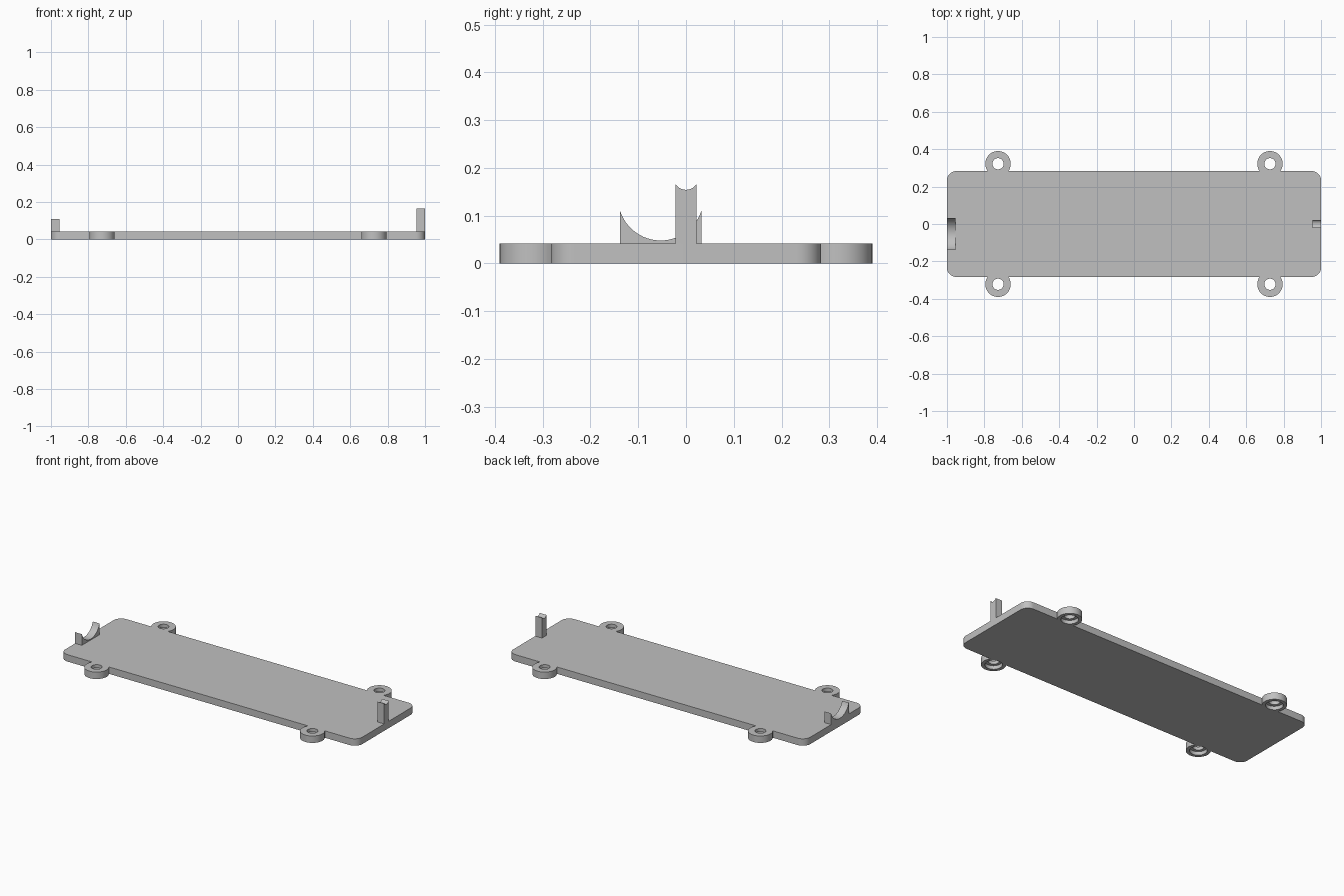
import bpy
import bmesh
from math import radians, sin, cos, asin, degrees
from mathutils import Matrix

cube = bpy.data.objects.get("Cube")
if cube:
    bpy.data.objects.remove(cube, do_unlink=True)

THICK = 0.042               # plate thickness
HALF_Y = 0.283              # plate half width
CORNER = 0.05               # plate corner radius
EAR_X, EAR_Y, EAR_R = 0.727, 0.322, 0.068
TAB = 0.045                 # thickness of the end supports

grey = bpy.data.materials.new("plain grey")
grey.use_nodes = True
COLOUR = (0.53, 0.53, 0.53, 1)
grey.diffuse_color = COLOUR
grey.node_tree.nodes["Principled BSDF"].inputs["Base Color"].default_value = COLOUR


def arc(cx, cy, r, a0, a1, n):
    """Points along a circular arc, angles in degrees."""
    angles = [radians(a0 + (a1 - a0) * i / n) for i in range(n + 1)]
    return [(cx + r * cos(a), cy + r * sin(a)) for a in angles]


def prism(name, outline, depth, matrix):
    """Extrude a flat outline along its local z, then place it."""
    bm = bmesh.new()
    face = bm.faces.new([bm.verts.new((u, v, 0)) for u, v in outline])
    grown = bmesh.ops.extrude_face_region(bm, geom=[face])["geom"]
    top = [g for g in grown if isinstance(g, bmesh.types.BMVert)]
    bmesh.ops.translate(bm, verts=top, vec=(0, 0, depth))
    bmesh.ops.recalc_face_normals(bm, faces=bm.faces)
    bm.transform(matrix)
    mesh = bpy.data.meshes.new(name)
    bm.to_mesh(mesh)
    bm.free()
    mesh.materials.append(grey)
    obj = bpy.data.objects.new(name, mesh)
    bpy.context.collection.objects.link(obj)
    return obj


def activate(obj):
    bpy.ops.object.select_all(action="DESELECT")
    obj.select_set(True)
    bpy.context.view_layer.objects.active = obj


# Plate outline with rounded corners and four screw ears
dip = degrees(asin((EAR_Y - HALF_Y) / EAR_R))
quarter = arc(1 - CORNER, HALF_Y - CORNER, CORNER, 0, 90, 10)
quarter += arc(EAR_X, EAR_Y, EAR_R, -dip, 180 + dip, 36)
half = quarter + [(-x, y) for x, y in reversed(quarter)]
outline = half + [(-x, -y) for x, y in half]
plate = prism("base_plate", outline, THICK, Matrix())

# Screw holes, wider from below
cutters = []
for sx in (-1, 1):
    for sy in (-1, 1):
        for name, r, z0, z1 in (("hole_cutter", 0.03, -0.05, 0.1),
                                ("counterbore_cutter", 0.048, -0.05, 0.022)):
            circle = arc(sx * EAR_X, sy * EAR_Y, r, 0, 360, 40)[:-1]
            cutter = prism(name, circle, z1 - z0, Matrix.Translation((0, 0, z0)))
            cutter.hide_render = True
            cutters.append(cutter)

activate(plate)
for cutter in cutters:
    mod = plate.modifiers.new("cut", "BOOLEAN")
    mod.operation = "DIFFERENCE"
    mod.solver = "EXACT"
    mod.object = cutter
    bpy.ops.object.modifier_apply(modifier=mod.name)
for cutter in cutters:
    bpy.data.objects.remove(cutter, do_unlink=True)


def support(name, x, y, half_width, top, low, steps):
    """Upright tab whose top is hollowed by a circular arc."""
    drop = top - low
    r = (half_width ** 2 + drop ** 2) / (2 * drop)
    spread = degrees(asin(half_width / r))
    hollow = arc(y, low + r, r, 270 - spread, 270 + spread, steps)
    base = THICK - 0.004
    shape = [(y + half_width, base), (y - half_width, base)] + hollow
    # local x, y, z become world y, z, x
    place = Matrix(((0, 0, 1, x), (1, 0, 0, 0), (0, 1, 0, 0), (0, 0, 0, 1)))
    return prism(name, shape, TAB, place)


# End supports: wide cradle and narrow notched post
cradle = support("right_cradle", -1, -0.053, 0.085, 0.11, 0.048, 24)
post = support("left_post", 1 - TAB, 0, 0.022, 0.166, 0.154, 12)

for obj in (plate, cradle, post):
    activate(obj)
    bpy.ops.object.shade_smooth_by_angle(angle=radians(30))
